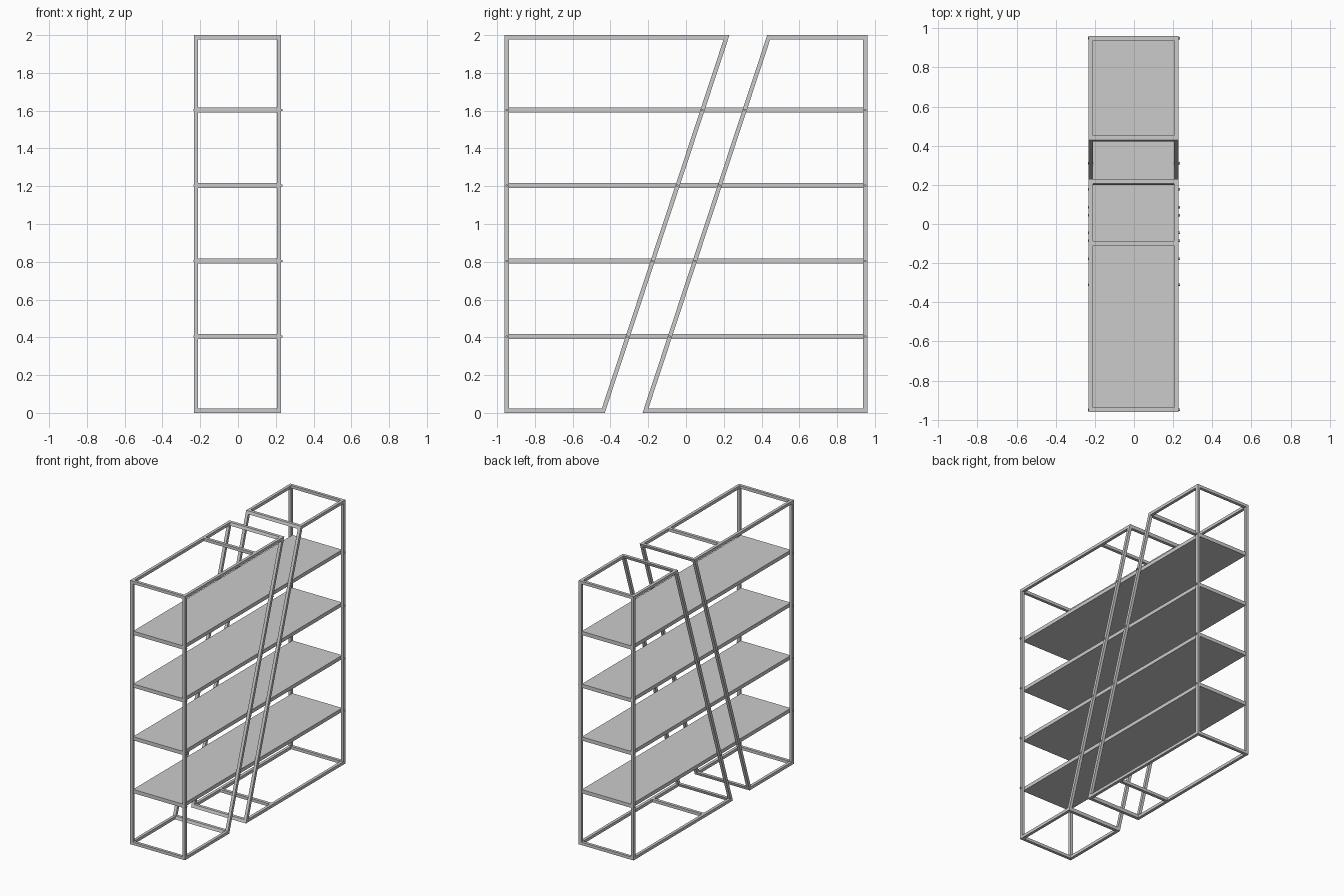
import bpy, bmesh, math
from mathutils import Matrix

if "Cube" in bpy.data.objects:
    bpy.data.objects.remove(bpy.data.objects["Cube"])

T = 0.022                       # tube width
X0, X1 = -0.2325, 0.2275        # outer faces of the frames
S = 0.33                        # lean of the slanted posts (dy/dz)
W = T * math.sqrt(1 + S * S)    # horizontal width of a slanted post
Y, YB, H = 0.96, -0.43, 2.0     # end, foot of slant, height
YT = YB + S * H


def finish(bm, name):
    bmesh.ops.recalc_face_normals(bm, faces=bm.faces[:])
    me = bpy.data.meshes.new(name)
    bm.to_mesh(me)
    bm.free()
    ob = bpy.data.objects.new(name, me)
    bpy.context.collection.objects.link(ob)
    return ob


def prism(name, pts, xa, xb):
    """Extrude a y-z outline along x."""
    bm = bmesh.new()
    f = bm.faces.new([bm.verts.new((xa, y, z)) for y, z in pts])
    r = bmesh.ops.extrude_face_region(bm, geom=[f])
    vs = [v for v in r["geom"] if isinstance(v, bmesh.types.BMVert)]
    bmesh.ops.translate(bm, verts=vs, vec=(xb - xa, 0, 0))
    return finish(bm, name)


def ring(name, outer, inner, xa, xb):
    """Mitred closed tube frame between two y-z outlines."""
    bm = bmesh.new()
    loops = [[bm.verts.new((x, y, z)) for y, z in pts]
             for pts, x in ((outer, xa), (outer, xb), (inner, xb), (inner, xa))]
    n = len(outer)
    for a in range(4):
        p, q = loops[a], loops[(a + 1) % 4]
        for i in range(n):
            j = (i + 1) % n
            bm.faces.new((p[i], p[j], q[j], q[i]))
    return finish(bm, name)


def pin(name, y, z):
    bm = bmesh.new()
    m = Matrix.Translation((0, y, z)) @ Matrix.Rotation(math.pi / 2, 4, 'Y')
    for xa, xb in ((X0 - 0.003, X0 + 0.01), (X1 - 0.01, X1 + 0.008)):
        bmesh.ops.create_cone(bm, cap_ends=True, segments=12, radius1=0.006,
                              radius2=0.006, depth=xb - xa,
                              matrix=Matrix.Translation(((xa + xb) / 2, 0, 0)) @ m)
    return finish(bm, name)


outer = [(-Y, 0), (YB, 0), (YT, H), (-Y, H)]
inner = [(-Y + T, T), (YB + S * T - W, T), (YT - S * T - W, H - T), (-Y + T, H - T)]
d = S * T
# cross-section outlines of the bars running across the depth
bars = {
    "bottom_end_bar": [(-Y, 0), (-Y + T, 0), (-Y + T, T), (-Y, T)],
    "top_end_bar": [(-Y, H - T), (-Y + T, H - T), (-Y + T, H), (-Y, H)],
    "bottom_slant_bar": [(YB - W, 0), (YB, 0), (YB + d, T), (YB - W + d, T)],
    "top_slant_bar": [(YT - W - d, H - T), (YT - d, H - T), (YT, H), (YT - W, H)],
    "top_middle_bar": [(-0.109, H - T), (-0.086, H - T), (-0.086, H), (-0.109, H)],
}

# the second frame is the first one turned half a turn about the x axis
for label, turn in (("front", False), ("rear", True)):
    def t(pts):
        return [(-y, H - z) for y, z in pts] if turn else pts
    ring(label + "_side_left", t(outer), t(inner), X0, X0 + T)
    ring(label + "_side_right", t(outer), t(inner), X1 - T, X1)
    for name, pts in bars.items():
        prism(label + "_" + name, t(pts), X0 + T, X1 - T)
    # shelf fixing pins on the end and slanted posts
    for k in range(1, 5):
        z = 0.4 * k
        for part, y in (("end", -Y + T / 2), ("slant", YB + S * z - W / 2)):
            (py, pz), = t([(y, z)])
            pin(f"{label}_{part}_pin_{k}", py, pz + 0.004)

# shelves running through both frames
for k in range(1, 5):
    z = 0.4 * k + 0.004
    e = Y - 0.006
    prism(f"shelf_{k}", [(-e, z - 0.014), (e, z - 0.014), (e, z + 0.014), (-e, z + 0.014)],
          X0 + T - 0.001, X1 - T + 0.001)
